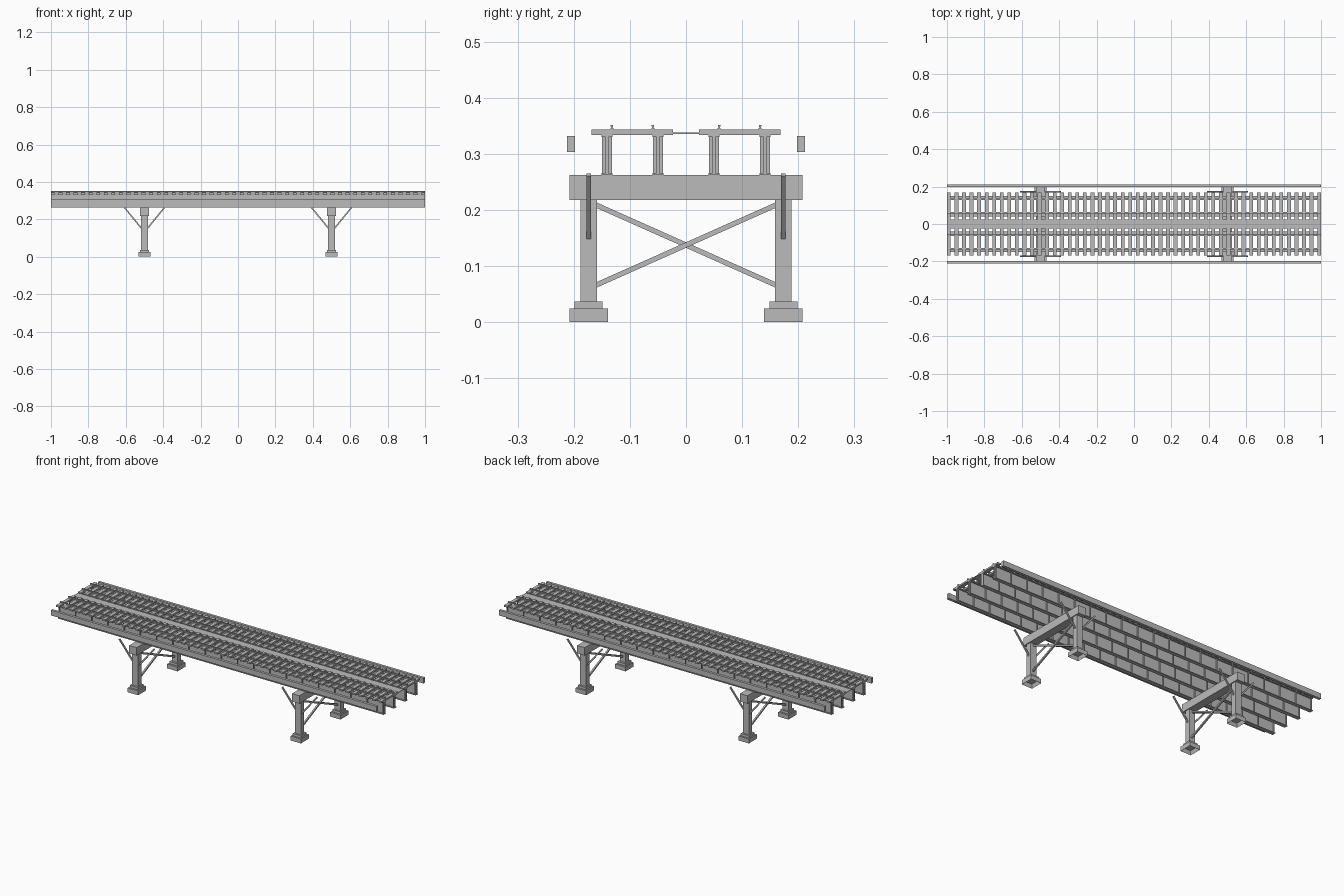
import bpy, bmesh
from mathutils import Vector, Matrix

if "Cube" in bpy.data.objects:
    bpy.data.objects.remove(bpy.data.objects["Cube"])


def material(name, v):
    m = bpy.data.materials.new(name)
    m.diffuse_color = (v, v, v, 1)
    m.use_nodes = True
    m.node_tree.nodes["Principled BSDF"].inputs["Base Color"].default_value = m.diffuse_color
    return m


GREY = material("steel_grey", 0.5)


def finish(name, bm):
    me = bpy.data.meshes.new(name)
    bm.to_mesh(me)
    bm.free()
    me.materials.append(GREY)
    ob = bpy.data.objects.new(name, me)
    bpy.context.collection.objects.link(ob)
    return ob


def box(bm, x0, x1, y0, y1, z0, z1):
    mat = Matrix.Translation(((x0 + x1) / 2, (y0 + y1) / 2, (z0 + z1) / 2)) \
        @ Matrix.Diagonal((x1 - x0, y1 - y0, z1 - z0, 1))
    return bmesh.ops.create_cube(bm, size=1, matrix=mat)["verts"]


def bar(bm, a, b, w):
    """Square bar from a to b."""
    a, b = Vector(a), Vector(b)
    d = b - a
    mat = Matrix.Translation((a + b) / 2) @ d.to_track_quat('Z', 'X').to_matrix().to_4x4() \
        @ Matrix.Diagonal((w, w, d.length, 1))
    bmesh.ops.create_cube(bm, size=1, matrix=mat)


def extrude_x(name, profile, y):
    """Closed y-z profile swept along the whole span."""
    bm = bmesh.new()
    f = bm.faces.new([bm.verts.new((-1, y + p[0], p[1])) for p in profile])
    g = bmesh.ops.extrude_face_region(bm, geom=[f])["geom"]
    bmesh.ops.translate(bm, vec=(2, 0, 0), verts=[v for v in g if isinstance(v, bmesh.types.BMVert)])
    bmesh.ops.recalc_face_normals(bm, faces=bm.faces)
    return finish(name, bm)


def mirrored(half):
    return half + [(-a, z) for a, z in reversed(half)]


# I-girders with web stiffeners
Z0, Z1, T = 0.262, 0.334, 0.004
girder = mirrored([(0.010, Z0), (0.010, Z0 + T), (0.0025, Z0 + T),
                   (0.0025, Z1 - T), (0.010, Z1 - T), (0.010, Z1)])
for i, y in enumerate((-0.141, -0.05, 0.05, 0.141)):
    extrude_x(f"girder_{i}", girder, y)
    bm = bmesh.new()
    for k in range(21):
        x = -0.995 + k * 0.0995
        box(bm, x - 0.002, x + 0.002, y - 0.009, y + 0.009, Z0 + T, Z1 - T)
    finish(f"girder_stiffeners_{i}", bm)

# rails
rail = mirrored([(0.004, 0.343), (0.004, 0.3445), (0.0013, 0.3455),
                 (0.0013, 0.348), (0.0022, 0.3485), (0.0022, 0.3515)])
for i, y in enumerate((-0.132, -0.059, 0.059, 0.132)):
    extrude_x(f"rail_{i}", rail, y)

# ties of both tracks
N = 50
for s, name in ((-1, "front_ties"), (1, "back_ties")):
    bm = bmesh.new()
    for k in range(N):
        x = -0.99 + k * 1.98 / (N - 1)
        ys = sorted((s * 0.023, s * 0.168))
        box(bm, x - 0.01, x + 0.01, ys[0], ys[1], 0.334, 0.343)
    finish(name, bm)

# centre walkway and side fascia beams
bm = bmesh.new()
box(bm, -1, 1, -0.0235, 0.0235, 0.335, 0.338)
finish("centre_walkway", bm)
for s, name in ((-1, "front_fascia"), (1, "back_fascia")):
    bm = bmesh.new()
    ys = sorted((s * 0.198, s * 0.2125))
    box(bm, -1, 1, ys[0], ys[1], 0.303, 0.332)
    finish(name, bm)

# support bents
for bx, side in ((-0.5, "left"), (0.5, "right")):
    bm = bmesh.new()
    box(bm, bx - 0.023, bx + 0.023, -0.2075, 0.2075, 0.218, 0.262)
    finish(f"{side}_cap_beam", bm)

    # crossed braces between the columns
    bm = bmesh.new()
    for s in (-1, 1):
        bar(bm, (bx + s * 0.002, -s * 0.165, 0.064), (bx + s * 0.002, s * 0.165, 0.211), 0.009)
    finish(f"{side}_cross_brace", bm)

    for s, end in ((-1, "front"), (1, "back")):
        y = s * 0.1735
        bm = bmesh.new()
        box(bm, bx - 0.018, bx + 0.018, y - 0.0145, y + 0.0145, 0.037, 0.218)
        finish(f"{side}_{end}_column", bm)

        # stepped footing, recessed underneath
        bm = bmesh.new()
        box(bm, bx - 0.032, bx + 0.032, y - 0.0345, y + 0.0345, 0, 0.024)
        bottom = [f for f in bm.faces if f.normal.z < -0.9 or f.calc_center_median().z < 1e-4]
        bmesh.ops.inset_region(bm, faces=bottom, thickness=0.009)
        bmesh.ops.translate(bm, vec=(0, 0, 0.02), verts=list(
            {v for f in bottom for v in f.verts}))
        box(bm, bx - 0.025, bx + 0.025, y - 0.025, y + 0.025, 0.024, 0.037)
        finish(f"{side}_{end}_footing", bm)

        # knee braces along the span
        bm = bmesh.new()
        for d in (-1, 1):
            bar(bm, (bx + d * 0.012, y, 0.147), (bx + d * 0.107, y, 0.263), 0.0075)
        finish(f"{side}_{end}_knee_braces", bm)
